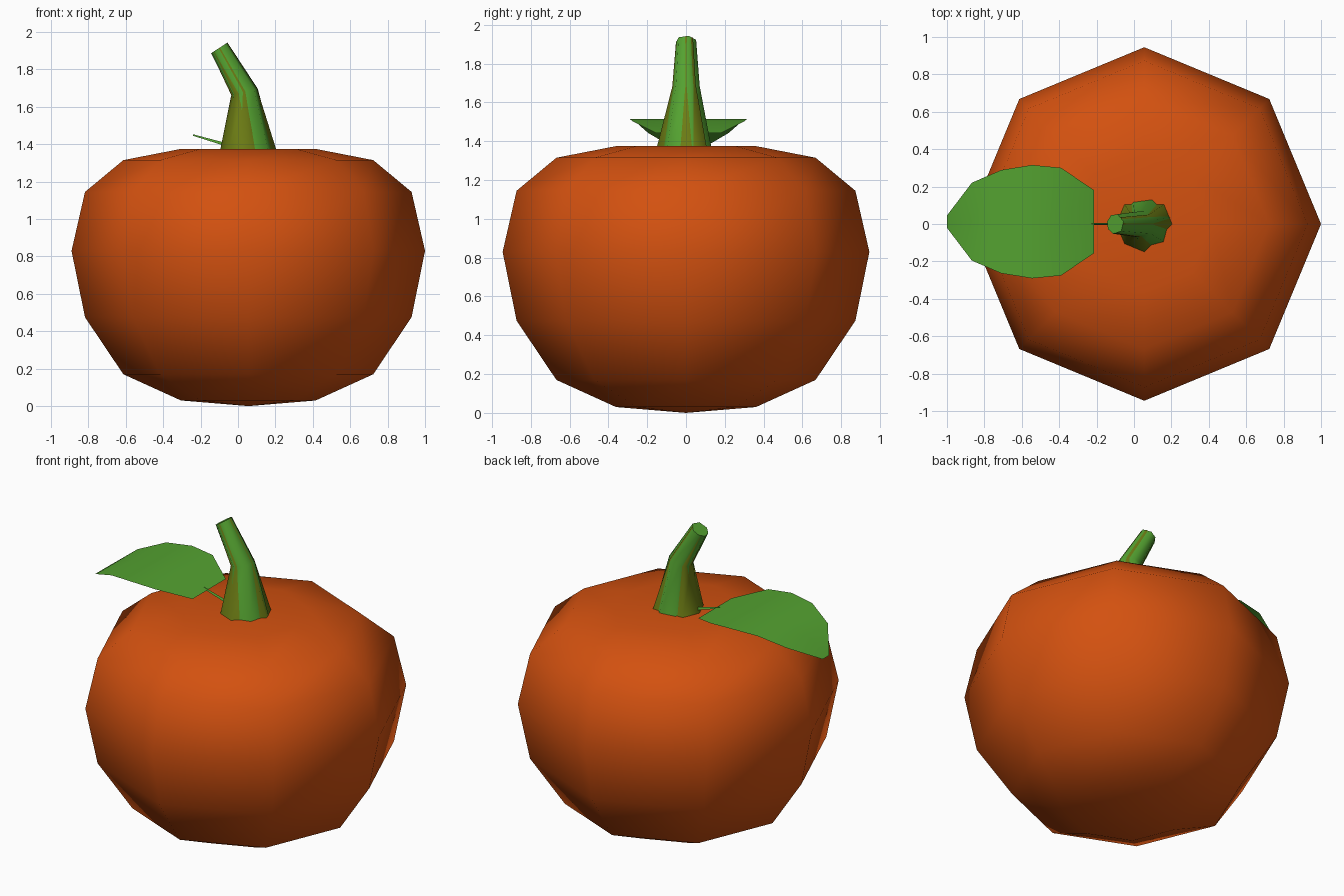
import bpy, bmesh, math
from mathutils import Vector, Matrix

if "Cube" in bpy.data.objects:
    bpy.data.objects.remove(bpy.data.objects["Cube"])


def material(name, rgb):
    m = bpy.data.materials.new(name)
    m.diffuse_color = (*rgb, 1)
    m.use_nodes = True
    m.node_tree.nodes["Principled BSDF"].inputs["Base Color"].default_value = m.diffuse_color
    return m


ORANGE = material("orange", (0.65, 0.082, 0.005))
GREEN = material("leaf green", (0.088, 0.36, 0.03))
OLIVE = material("olive", (0.15, 0.2, 0.007))


def finish(name, bm, mat, angle):
    if name != "leaf":
        bmesh.ops.recalc_face_normals(bm, faces=bm.faces)
    me = bpy.data.meshes.new(name)
    bm.to_mesh(me)
    bm.free()
    ob = bpy.data.objects.new(name, me)
    bpy.context.collection.objects.link(ob)
    me.materials.append(mat)
    bpy.ops.object.select_all(action='DESELECT')
    ob.select_set(True)
    bpy.context.view_layer.objects.active = ob
    bpy.ops.object.shade_smooth_by_angle(angle=math.radians(angle))
    return ob


def loft(name, rings, angles, mat, smooth, poles=None):
    """Skin rings of (x, y, z, radius, tilt); end in poles or flat caps."""
    bm = bmesh.new()
    loops = []
    for x, y, z, r, tilt in rings:
        rot = Matrix.Rotation(math.radians(tilt), 3, 'Y')
        loops.append([bm.verts.new(Vector((x, y, z)) + rot @ Vector(
            (r * math.cos(math.radians(a)), r * math.sin(math.radians(a)), 0)))
            for a in angles])
    n = len(angles)
    for lo, hi in zip(loops, loops[1:]):
        for i in range(n):
            j = (i + 1) % n
            bm.faces.new((lo[i], lo[j], hi[j], hi[i]))
    for k, loop in enumerate((loops[0], loops[-1])):
        if poles:
            p = bm.verts.new(poles[k])
            for i in range(n):
                bm.faces.new((loop[i], loop[(i + 1) % n], p))
        else:
            bm.faces.new(loop)
    return finish(name, bm, mat, smooth)


# Fruit body: eight-sided squashed ball
CX = 0.055
profile = [(0.36, 0.03), (0.668, 0.17), (0.873, 0.475), (0.945, 0.83),
           (0.873, 1.145), (0.668, 1.315), (0.36, 1.375)]
loft("pumpkin_body", [(CX, 0, z, r, 0) for r, z in profile],
     range(0, 360, 45), ORANGE, 80, [(CX, 0, 0), (CX, 0, 1.375)])

# Stem: olive core whose flared base and ridges show through a green skin
loft("stem_core", [(CX, 0, 1.37, 0.15, 0), (0.033, 0, 1.68, 0.071, -14),
                   (-0.099, 0, 1.914, 0.051, -33)],
     (0, 45, 135, 180, 225, 270), OLIVE, 70)
loft("stem_skin", [(CX + 0.008, 0, 1.37, 0.135, 0), (0.037, 0, 1.68, 0.073, -14),
                   (-0.1, 0, 1.915, 0.054, -33)],
     (15, 75, 120, 165, 210, 255, 315), GREEN, 70)

# Leaf: arched sheet, (x, z, half width)
bm = bmesh.new()
rows = []
for x, z, w in [(-1.0, 1.34, 0.033), (-0.867, 1.443, 0.208), (-0.71, 1.503, 0.276),
                (-0.545, 1.515, 0.303), (-0.39, 1.503, 0.288), (-0.213, 1.443, 0.168)]:
    rows.append([bm.verts.new((x, 0.0125 + s * w, z)) for s in (-1, 0, 1)])
for a, b in zip(rows, rows[1:]):
    for i in range(2):
        bm.faces.new((a[i], b[i], b[i + 1], a[i + 1]))
finish("leaf", bm, GREEN, 60)

# Leaf stalk
bm = bmesh.new()
ends = [[bm.verts.new((x, dy, z + dz)) for dy, dz in ((-0.006, -h), (0.006, -h), (0, h))]
        for x, z, h in ((-0.24, 1.449, 0.004), (-0.02, 1.385, 0.01))]
for i in range(3):
    j = (i + 1) % 3
    bm.faces.new((ends[0][i], ends[0][j], ends[1][j], ends[1][i]))
for e in ends:
    bm.faces.new(e)
finish("leaf_stalk", bm, GREEN, 30)
